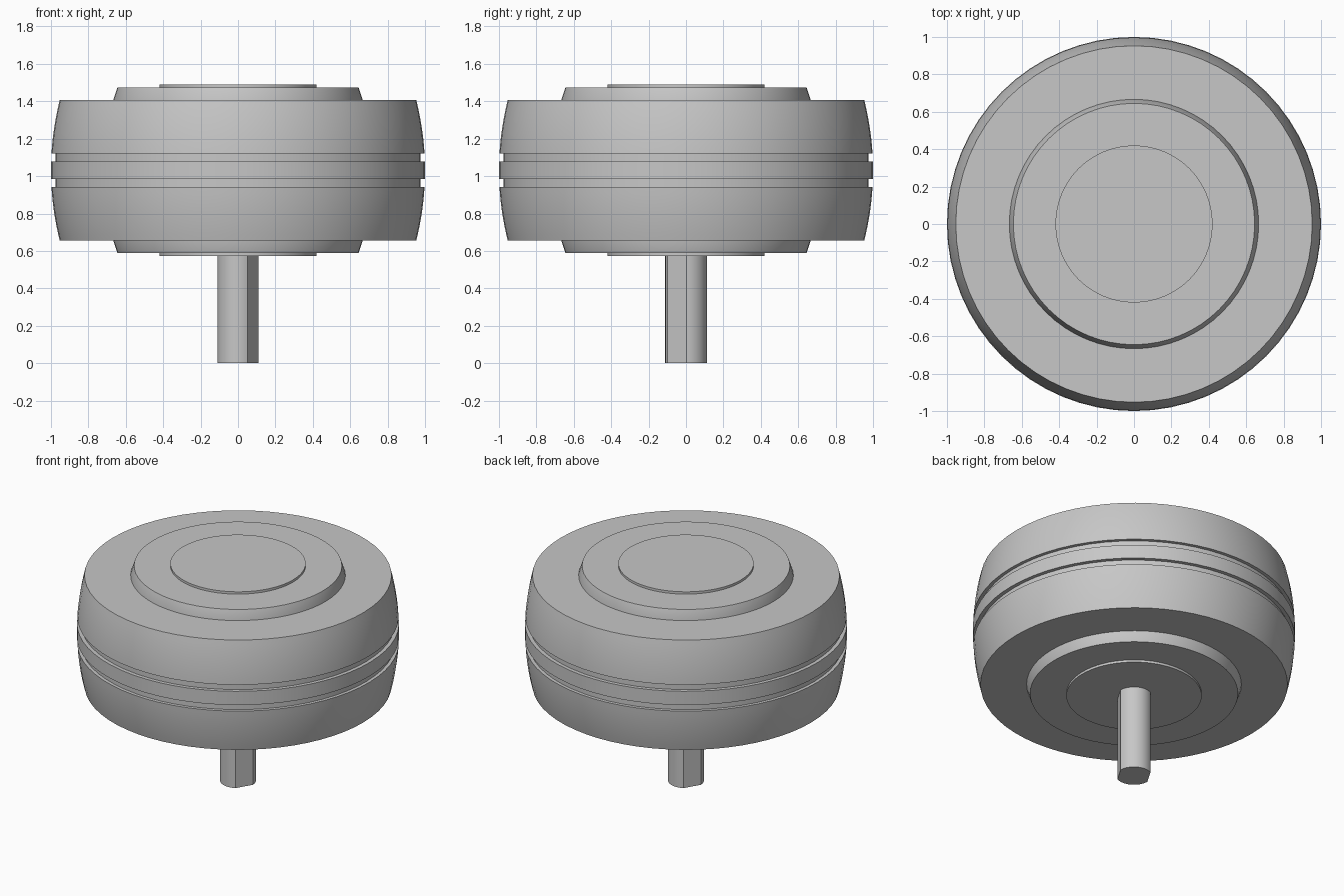
import bpy, bmesh, math

SEGMENTS = 64
MID = 1.031          # height of the wheel's middle plane

cube = bpy.data.objects.get("Cube")
if cube:
    bpy.data.objects.remove(cube, do_unlink=True)

grey = bpy.data.materials.new("plain_grey")
grey.use_nodes = True
colour = (0.57, 0.57, 0.57, 1)
grey.diffuse_color = colour
grey.node_tree.nodes["Principled BSDF"].inputs["Base Color"].default_value = colour


def finish(name, bm):
    """Turn a bmesh into a shaded object."""
    bmesh.ops.recalc_face_normals(bm, faces=bm.faces)
    mesh = bpy.data.meshes.new(name)
    bm.to_mesh(mesh)
    bm.free()
    mesh.materials.append(grey)
    obj = bpy.data.objects.new(name, mesh)
    bpy.context.collection.objects.link(obj)
    bpy.ops.object.select_all(action='DESELECT')
    obj.select_set(True)
    bpy.context.view_layer.objects.active = obj
    bpy.ops.object.shade_smooth_by_angle(angle=math.radians(30))
    return obj


def lathe(name, upper):
    """Spin a profile of (radius, height above middle), mirrored below."""
    profile = upper + [(r, -h) for r, h in reversed(upper)]
    bm = bmesh.new()
    rings = []
    for r, h in profile:
        angles = [math.tau * i / SEGMENTS for i in range(SEGMENTS)]
        rings.append([bm.verts.new((r * math.cos(a), r * math.sin(a), MID + h))
                      for a in angles])
    for a, b in zip(rings, rings[1:]):
        for i in range(SEGMENTS):
            j = (i + 1) % SEGMENTS
            bm.faces.new((a[i], a[j], b[j], b[i]))
    bm.faces.new(rings[0])
    bm.faces.new(rings[-1])
    return finish(name, bm)


def crown(h):
    """Radius of the gently bulged tread at a height from the middle."""
    return 1 - 0.047 * (h / 0.376) ** 2


# Bulged tread with a groove on either side of the middle band
TOP, GROOVE_OUT, GROOVE_IN, GROOVE_R = 0.376, 0.09, 0.047, 0.975
steps = 8
tread = [(crown(h), h) for h in
         (TOP + (GROOVE_OUT - TOP) * i / steps for i in range(steps + 1))]
tread += [(GROOVE_R, GROOVE_OUT), (GROOVE_R, GROOVE_IN), (1, GROOVE_IN)]
lathe("wheel_tread", tread)

# Raised tapered hub and thin centre disc on both faces
lathe("hub_step", [(0.645, 0.442), (0.667, TOP - 0.001)])
lathe("centre_disc", [(0.42, 0.458)])

# Round shaft with two opposite flats
bm = bmesh.new()
arc = [math.radians(2 + 115 * i / 16) for i in range(17)]
outline = arc + [a + math.pi for a in arc]
base = bm.faces.new([bm.verts.new((0.111 * math.cos(a), 0.111 * math.sin(a), 0))
                     for a in outline])
ext = bmesh.ops.extrude_face_region(bm, geom=[base], use_keep_orig=True)
top = [v for v in ext["geom"] if isinstance(v, bmesh.types.BMVert)]
bmesh.ops.translate(bm, verts=top, vec=(0, 0, 0.6))
finish("shaft", bm)
